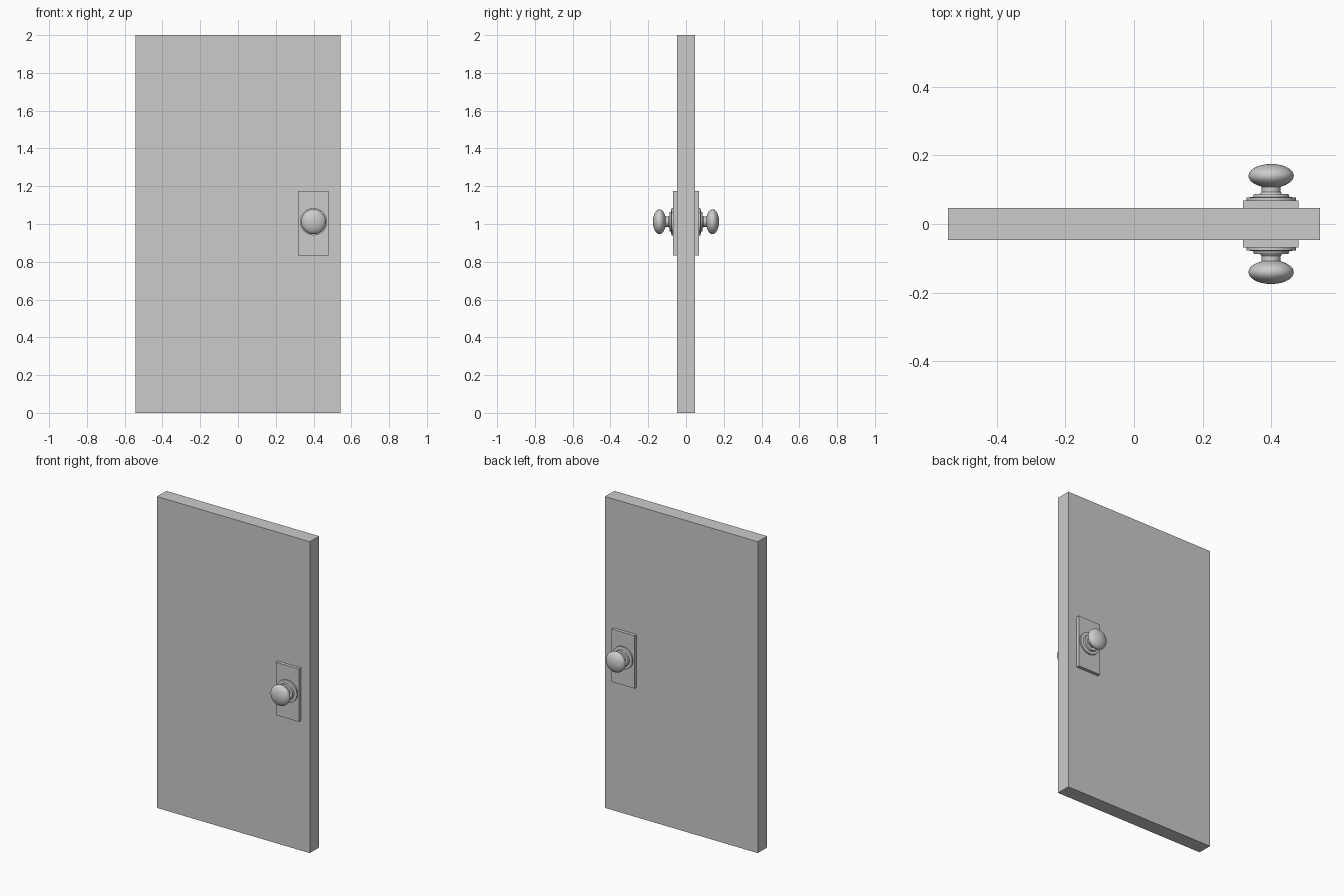
import bpy, math
from mathutils import Matrix

if "Cube" in bpy.data.objects:
    bpy.data.objects.remove(bpy.data.objects["Cube"])

KNOB_X, KNOB_Z = 0.4, 1.012


def box(name, size, loc):
    bpy.ops.mesh.primitive_cube_add(size=1, location=loc)
    ob = bpy.context.object
    ob.name = name
    ob.scale = size
    bpy.ops.object.transform_apply(location=False, rotation=False, scale=True)
    return ob


def lathe(name, profile, side, n=48):
    """Revolve (radius, distance from door centre) points about the y axis."""
    verts, faces = [], []
    for r, d in profile:
        for i in range(n):
            a = 2 * math.pi * i / n
            verts.append((r * math.cos(a), -d, r * math.sin(a)))
    for j in range(len(profile) - 1):
        for i in range(n):
            k = (i + 1) % n
            faces.append((j * n + i, j * n + k, (j + 1) * n + k, (j + 1) * n + i))
    faces.append(tuple(reversed(range(n))))
    faces.append(tuple(range(len(verts) - n, len(verts))))
    me = bpy.data.meshes.new(name)
    me.from_pydata(verts, [], faces)
    if side > 0:  # half turn puts it on the back
        me.transform(Matrix.Rotation(math.pi, 4, 'Z'))
    ob = bpy.data.objects.new(name, me)
    ob.location = (KNOB_X, 0, KNOB_Z)
    bpy.context.collection.objects.link(ob)
    bpy.ops.object.select_all(action='DESELECT')
    ob.select_set(True)
    bpy.context.view_layer.objects.active = ob
    bpy.ops.object.shade_smooth_by_angle(angle=math.radians(35))
    return ob


# door slab
box("door_panel", (1.086, 0.094, 2.0), (0, 0, 1.0))

# stepped rosette and neck profile, flattened round knob profile
rosette = [(0.072, 0.066), (0.072, 0.077), (0.053, 0.079), (0.050, 0.088),
           (0.032, 0.088), (0.028, 0.093), (0.028, 0.108), (0.033, 0.112), (0.033, 0.118)]
knob = [(max(0.066 * math.sin(math.pi * t / 20), 0.0005),
         0.1405 - 0.0345 * math.cos(math.pi * t / 20)) for t in range(21)]

# matching hardware on front and back
for side, label in ((-1, "front"), (1, "back")):
    box(label + "_plate", (0.162, 0.024, 0.339), (KNOB_X - 0.001, side * 0.056, 1.004))
    lathe(label + "_rosette", rosette, side)
    lathe(label + "_knob", knob, side)
